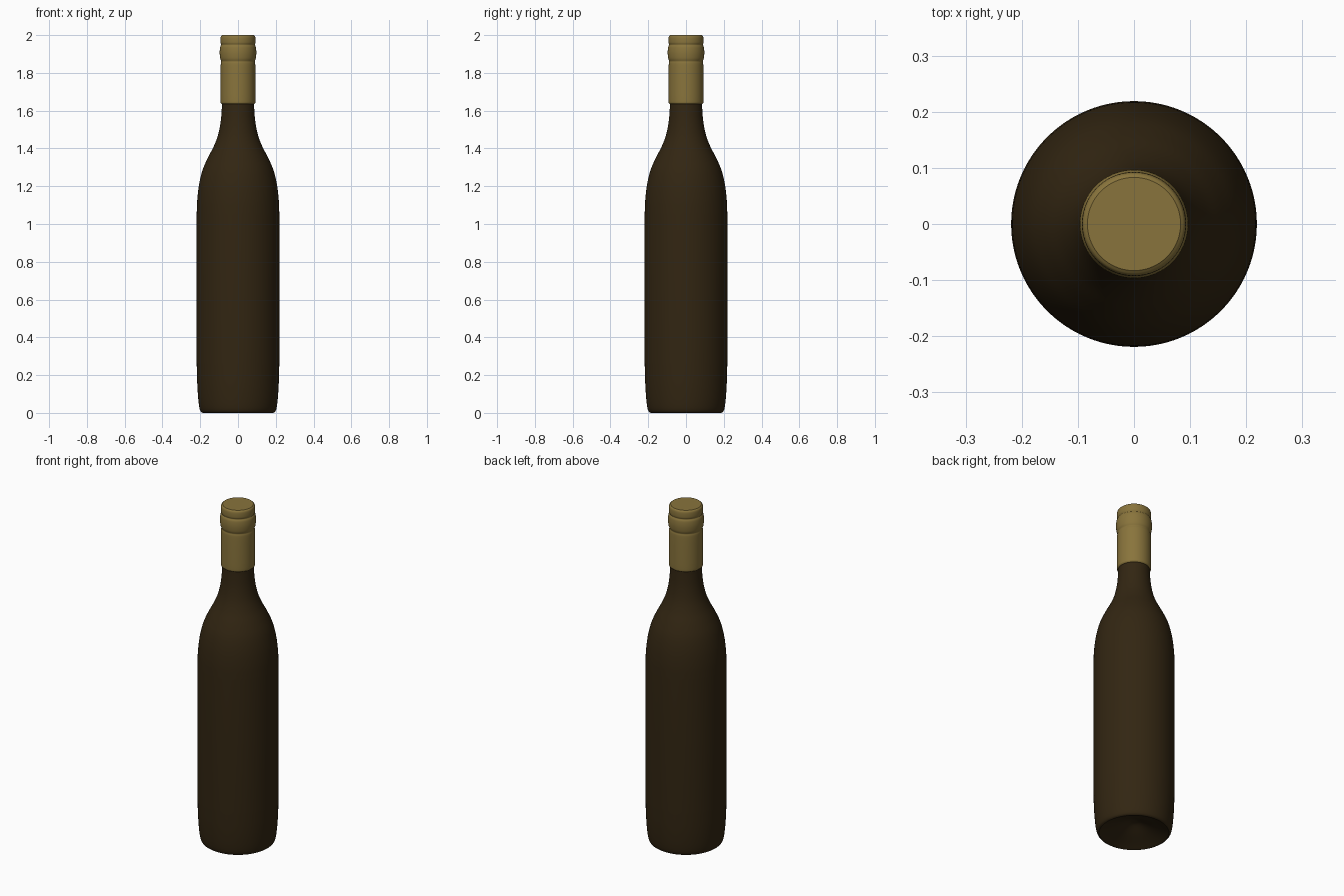
import bpy, bmesh, math
from mathutils import Vector

if "Cube" in bpy.data.objects:
    bpy.data.objects.remove(bpy.data.objects["Cube"])


def material(name, rgb):
    m = bpy.data.materials.new(name)
    m.diffuse_color = (*rgb, 1)
    m.use_nodes = True
    m.node_tree.nodes["Principled BSDF"].inputs["Base Color"].default_value = m.diffuse_color
    return m


def smooth_path(pts, steps=5):
    # Catmull-Rom curve through (radius, height) points
    p = [Vector(q) for q in pts]
    p = [2 * p[0] - p[1]] + p + [2 * p[-1] - p[-2]]
    out = []
    for a, b, c, d in zip(p, p[1:], p[2:], p[3:]):
        for i in range(steps):
            t = i / steps
            out.append(0.5 * (2 * b + (c - a) * t + (2 * a - 5 * b + 4 * c - d) * t * t
                              + (3 * b - a - 3 * c + d) * t ** 3))
    out.append(p[-2])
    return [(max(q.x, 0), q.y) for q in out]


def lathe(name, profile, mat, sides=96):
    bm = bmesh.new()
    vs = [bm.verts.new((r, 0, z)) for r, z in profile]
    es = [bm.edges.new(e) for e in zip(vs, vs[1:])]
    bmesh.ops.spin(bm, geom=vs + es, axis=(0, 0, 1), cent=(0, 0, 0),
                   angle=2 * math.pi, steps=sides)
    bmesh.ops.remove_doubles(bm, verts=bm.verts, dist=1e-5)
    bmesh.ops.recalc_face_normals(bm, faces=bm.faces)
    me = bpy.data.meshes.new(name)
    bm.to_mesh(me)
    bm.free()
    me.materials.append(mat)
    ob = bpy.data.objects.new(name, me)
    bpy.context.collection.objects.link(ob)
    bpy.context.view_layer.objects.active = ob
    ob.select_set(True)
    bpy.ops.object.shade_smooth_by_angle(angle=math.radians(40))
    ob.select_set(False)


glass = material("dark_brown_glass", (0.032, 0.019, 0.006))
foil = material("gold_foil", (0.25, 0.175, 0.045))

# Bottle: hollowed base, rounded foot, straight body, shoulder and neck
base = smooth_path([(0, 0.07), (0.03, 0.066), (0.09, 0.04), (0.15, 0.016), (0.18, 0.003)])
foot = smooth_path([(0.188, 0), (0.198, 0.008), (0.205, 0.03), (0.211, 0.08),
                    (0.216, 0.16), (0.219, 0.27)])
shoulder = smooth_path([(0.219, 1.05), (0.2155, 1.13), (0.206, 1.21), (0.188, 1.285),
                        (0.160, 1.35), (0.129, 1.41), (0.106, 1.47), (0.092, 1.54),
                        (0.086, 1.61), (0.085, 1.66)])
lathe("bottle", base + foot + shoulder + [(0, 1.66)], glass)

# Foil capsule: sleeve, bulging ring and cap
sleeve = smooth_path([(0.084, 1.635), (0.090, 1.639), (0.0925, 1.655), (0.0925, 1.75),
                      (0.0915, 1.84), (0.089, 1.86)])
ring = smooth_path([(0.089, 1.862), (0.0945, 1.878), (0.097, 1.908), (0.0945, 1.936),
                    (0.089, 1.948)])
cap = smooth_path([(0.089, 1.95), (0.0925, 1.96), (0.0925, 1.98), (0.090, 1.993), (0.083, 2.0)])
lathe("foil_capsule", [(0, 1.637)] + sleeve + ring + cap + [(0, 2.0)], foil)
